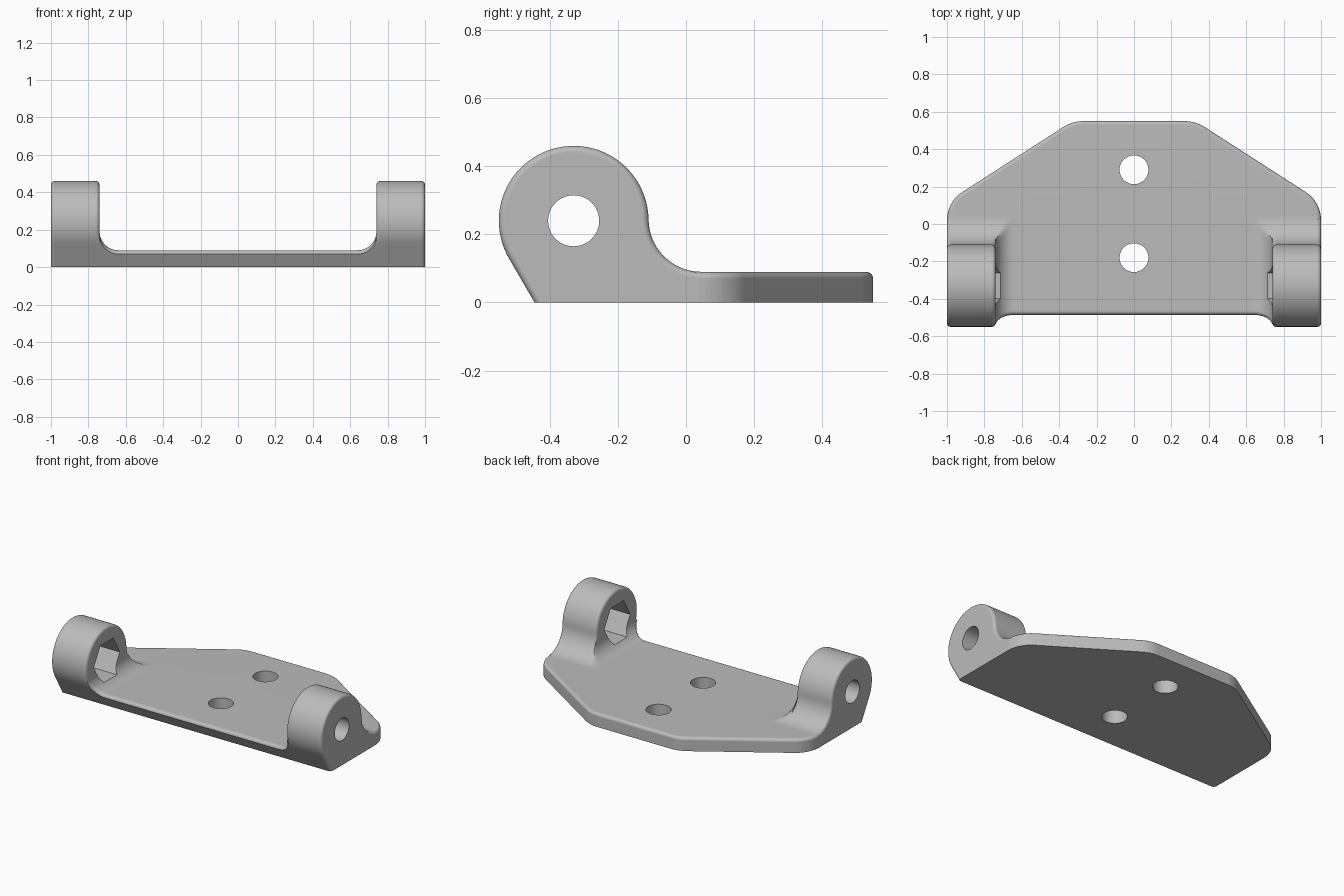
import bpy
import bmesh
from math import sin, cos, pi, sqrt, radians, atan2, acos, hypot

cube = bpy.data.objects.get("Cube")
if cube:
    bpy.data.objects.remove(cube, do_unlink=True)

grey = bpy.data.materials.new("plain_grey")
grey.use_nodes = True
grey.diffuse_color = (0.5, 0.5, 0.5, 1)
grey.node_tree.nodes["Principled BSDF"].inputs["Base Color"].default_value = (0.5, 0.5, 0.5, 1)

# Main dimensions
RIM = 0.02                        # edge rounding
PLATE = 0.09                      # plate thickness
EAR_Y, EAR_Z, EAR_R = -0.33, 0.24, 0.22
FRONT_Y = -0.445                  # front foot of the ears
INNER, WEB = 0.74, 0.1            # inner ear face and its fillet radius
HEEL_R = 0.155                    # fillet behind the ears
HEEL_Z = PLATE + HEEL_R
HEEL_Y = EAR_Y + sqrt((EAR_R + HEEL_R) ** 2 - (HEEL_Z - EAR_Z) ** 2)
N_SLANT, N_CIRCLE, N_HEEL, N_RIM = 4, 48, 14, 5

# Tangent from the front foot to the ear circle
foot = (FRONT_Y - EAR_Y, -EAR_Z)
A_START = atan2(foot[1], foot[0]) + 2 * pi - acos(EAR_R / hypot(*foot))
A_END = atan2(HEEL_Z - EAR_Z, HEEL_Y - EAR_Y)
TAN_Y, TAN_Z = EAR_Y + EAR_R * cos(A_START), EAR_Z + EAR_R * sin(A_START)

RIM_STEPS = [RIM * (1 - cos(pi / 2 * k / N_RIM)) for k in range(N_RIM + 1)]


def drop(t):
    """Rounding depth at distance t from an edge."""
    t = min(max(t, 0), RIM)
    return RIM - sqrt(max(0, RIM ** 2 - (RIM - t) ** 2))


def front_y(z):
    if z < TAN_Z:
        return FRONT_Y + (TAN_Y - FRONT_Y) * z / TAN_Z
    return EAR_Y - sqrt(EAR_R ** 2 - (z - EAR_Z) ** 2)


# Back outline: two rounded corners per side joined by a diagonal
SIDE_R, BACK_R, BACK_Y = 0.18, 0.2, 0.55
SIDE_C = (1 - SIDE_R, 0.02)
BACK_C = (0.27, BACK_Y - BACK_R)
DIAG = radians(57)


def back_y(x, t):
    """Back outline inset by t, at half width x."""
    rs, rb = SIDE_R - t, BACK_R - t
    x1, y1 = BACK_C[0] + rb * cos(DIAG), BACK_C[1] + rb * sin(DIAG)
    x2, y2 = SIDE_C[0] + rs * cos(DIAG), SIDE_C[1] + rs * sin(DIAG)
    if x <= BACK_C[0]:
        return BACK_Y - t
    if x <= x1:
        return BACK_C[1] + sqrt(rb ** 2 - (x - BACK_C[0]) ** 2)
    if x <= x2:
        return y1 + (y2 - y1) * (x - x1) / (x2 - x1)
    return SIDE_C[1] + sqrt(max(0, rs ** 2 - (x - SIDE_C[0]) ** 2))


def section(x, is_ear):
    """Side profile (y, z) at half width x."""
    edge = 1 - x
    outer = drop(edge) if is_ear else 0
    inner = drop(x - INNER) if is_ear else 0
    h = PLATE
    if x > INNER - WEB:
        h += WEB - sqrt(max(0, WEB ** 2 - (x - INNER + WEB) ** 2))

    def inset(z):
        return max(outer, inner * min(1, max(0, (z - 0.13) / 0.05)))

    pts = []
    # Sloping front
    top = TAN_Z if is_ear else min(TAN_Z, h - RIM)
    for j in range(N_SLANT):
        z = top * j / N_SLANT
        pts.append((front_y(z) + outer / -cos(A_START), z))
    # Round ear, or the flat plate with its rounded front edge
    y0 = front_y(h - RIM)
    y_end = EAR_Y + EAR_R * cos(A_END)
    for i in range(N_CIRCLE + 1):
        if is_ear:
            a = A_START + (A_END - A_START) * i / N_CIRCLE
            r = EAR_R - inset(EAR_Z + EAR_R * sin(a))
            pts.append((EAR_Y + r * cos(a), EAR_Z + r * sin(a)))
        elif i == 0:
            pts.append((front_y(top), top))
        elif i <= N_RIM + 1:
            a = pi / 2 * (i - 1) / N_RIM
            pts.append((y0 + RIM - RIM * cos(a), h - RIM + RIM * sin(a)))
        else:
            f = (i - N_RIM - 1) / (N_CIRCLE - N_RIM - 1)
            pts.append((y0 + RIM + (y_end - y0 - RIM) * f, h))
    # Fillet behind the ear
    limit = back_y(x, min(RIM, edge))
    for i in range(1, N_HEEL + 1):
        a = pi + A_END + (pi / 2 - A_END) * i / N_HEEL
        r = HEEL_R + inset(HEEL_Z + HEEL_R * sin(a))
        y, z = HEEL_Y + r * cos(a), HEEL_Z + r * sin(a)
        pts.append((min(y, limit), z if is_ear else min(z, h)))
    # Rounded back edge, then the underside
    for t in reversed(RIM_STEPS):
        t = min(t, edge)
        pts.append((back_y(x, t), PLATE - drop(t)))
    pts.append((back_y(x, 0), 0))
    return pts


# Stations across half the width
arc = [i / 10 for i in range(11)]
flat = {0, BACK_C[0], 0.6}
flat |= {BACK_C[0] + BACK_R * cos(pi / 2 + (DIAG - pi / 2) * f) for f in arc}
flat |= {INNER - WEB + WEB * sin(pi / 2 * f) for f in arc}
ear = {INNER + t for t in RIM_STEPS} | {1 - t for t in RIM_STEPS} | {0.82}
ear |= {SIDE_C[0] + SIDE_R * cos(DIAG * f) for f in arc}
half = [(x, False) for x in sorted(flat)] + [(x, True) for x in sorted(ear)]
stations = [(-1, x, e) for x, e in reversed(half[1:])] + [(1, x, e) for x, e in half]

# Skin the bracket body
bm = bmesh.new()
rings = [[bm.verts.new((s * x, y, z)) for y, z in section(x, e)] for s, x, e in stations]
count = len(rings[0])
for a, b in zip(rings, rings[1:]):
    for i in range(count):
        j = (i + 1) % count
        bm.faces.new((a[i], a[j], b[j], b[i]))
bm.faces.new(rings[0])
bm.faces.new(rings[-1])
bmesh.ops.remove_doubles(bm, verts=bm.verts[:], dist=0.0001)
bmesh.ops.recalc_face_normals(bm, faces=bm.faces[:])
mesh = bpy.data.meshes.new("bracket_body")
bm.to_mesh(mesh)
bm.free()
body = bpy.data.objects.new("bracket_body", mesh)
bpy.context.collection.objects.link(body)
mesh.materials.append(grey)


def drill(name, radius, depth, location, sides=48, sideways=False):
    """Cut a straight hole through the body."""
    bpy.ops.mesh.primitive_cylinder_add(
        vertices=sides, radius=radius, depth=depth, location=location,
        rotation=(0, pi / 2 if sideways else 0, 0))
    cutter = bpy.context.object
    cutter.name = name
    cutter.hide_render = True
    cutter.data.materials.append(grey)
    mod = body.modifiers.new(name, "BOOLEAN")
    mod.operation, mod.solver, mod.object = "DIFFERENCE", "EXACT", cutter
    bpy.context.view_layer.objects.active = body
    bpy.ops.object.modifier_apply(modifier=name)
    bpy.data.objects.remove(cutter, do_unlink=True)


# Mounting holes in the plate
for y in (0.29, -0.18):
    drill("mounting_hole", 0.077, 0.5, (0, y, 0))
# Pivot holes with hexagonal nut pockets on the inner faces
for side in (-1, 1):
    drill("nut_pocket", 0.137, 0.29, (side * 0.745, EAR_Y, EAR_Z), 6, True)
    drill("pivot_hole", 0.075, 0.4, (side * 0.95, EAR_Y, EAR_Z), 48, True)

# Smooth shading with crisp edges
bpy.ops.object.select_all(action="DESELECT")
body.select_set(True)
bpy.context.view_layer.objects.active = body
bpy.ops.object.shade_smooth_by_angle(angle=radians(30))
weighted = body.modifiers.new("weighted_normals", "WEIGHTED_NORMAL")
weighted.keep_sharp = True
